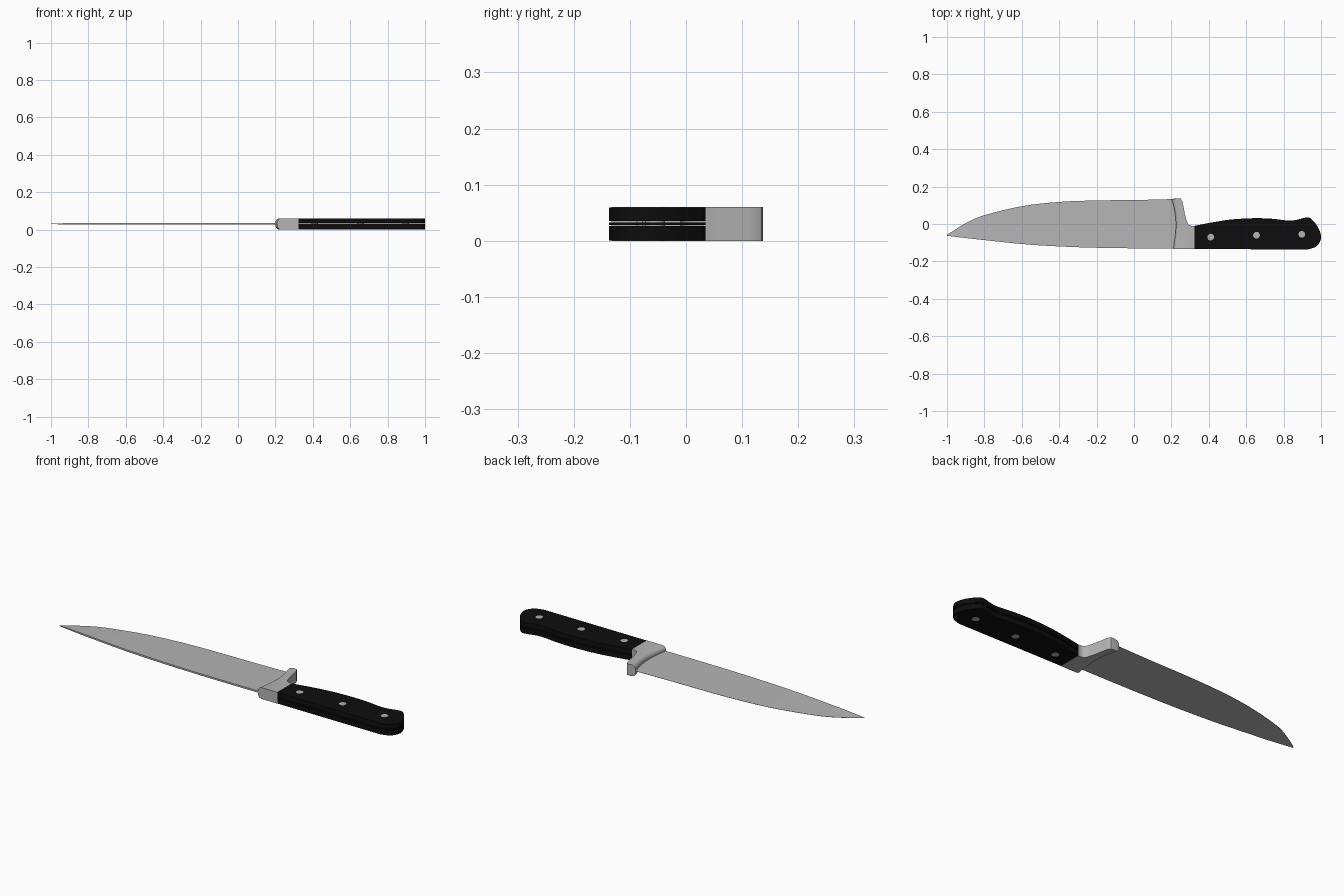
import bpy, bmesh, math

if "Cube" in bpy.data.objects:
    bpy.data.objects.remove(bpy.data.objects["Cube"])


def material(name, c):
    m = bpy.data.materials.new(name)
    m.diffuse_color = (c, c, c, 1)
    m.use_nodes = True
    m.node_tree.nodes["Principled BSDF"].inputs["Base Color"].default_value = m.diffuse_color
    return m


steel = material("steel", 0.46)
black = material("black", 0.004)


def finish(bm, name, mat, angle=30):
    bmesh.ops.recalc_face_normals(bm, faces=bm.faces)
    me = bpy.data.meshes.new(name)
    bm.to_mesh(me)
    bm.free()
    me.materials.append(mat)
    ob = bpy.data.objects.new(name, me)
    bpy.context.collection.objects.link(ob)
    bpy.ops.object.select_all(action='DESELECT')
    ob.select_set(True)
    bpy.context.view_layer.objects.active = ob
    bpy.ops.object.shade_smooth_by_angle(angle=math.radians(angle))
    return ob


def loft(name, rings, mat, angle=30):
    """Closed solid through rings that share one vertex count."""
    bm = bmesh.new()
    rows = [[bm.verts.new(p) for p in r] for r in rings]
    for a, b in zip(rows, rows[1:]):
        for i in range(len(a)):
            j = (i + 1) % len(a)
            bm.faces.new((a[i], a[j], b[j], b[i]))
    bm.faces.new(rows[0])
    bm.faces.new(rows[-1])
    return finish(bm, name, mat, angle)


def smooth(pts, n=4):
    """Catmull-Rom curve through the points."""
    out = []
    p = [pts[0]] + pts + [pts[-1]]
    for a, b, c, d in zip(p, p[1:], p[2:], p[3:]):
        for k in range(n):
            t = k / n
            out.append(tuple(0.5 * (2 * q + (r - o) * t + (2 * o - 5 * q + 4 * r - s) * t * t
                                    + (3 * q - o - 3 * r + s) * t ** 3)
                             for o, q, r, s in zip(a, b, c, d)))
    return out + [pts[-1]]


# Blade: wedge section, thick spine at -y, thin edge at +y
MID = 0.031
stations = smooth([  # x, spine y, edge y
    (-1.0, -0.063, -0.058), (-0.9, -0.075, 0.004), (-0.8, -0.086, 0.047),
    (-0.6, -0.107, 0.095), (-0.4, -0.120, 0.118), (-0.2, -0.127, 0.126),
    (0.0, -0.130, 0.128), (0.24, -0.131, 0.134)])
rings = []
for x, lo, hi in stations:
    h = 0.0045 * min(1, 0.35 + (x + 1) * 5)
    rings.append([(x, lo, MID - h), (x, hi, MID - 0.0005), (x, hi, MID + 0.0005), (x, lo, MID + h)])
loft("blade", rings, steel)

# Bolster: bowed front edge rounded over at both faces, finger curve at the back
front = smooth([(0.210, -0.133), (0.219, -0.07), (0.224, 0.0), (0.217, 0.07), (0.201, 0.134)], 3)
back = [(0.235, 0.137), (0.250, 0.135)] + smooth(
    [(0.258, 0.122), (0.266, 0.085), (0.275, 0.040), (0.288, 0.002), (0.303, -0.009), (0.323, -0.010)], 3)
back.append((0.323, -0.133))
rings = []
for z, inset in [(0, 0.020), (0.002, 0.012), (0.006, 0.006), (0.013, 0.001), (0.02, 0),
                 (0.04, 0), (0.047, 0.001), (0.054, 0.006), (0.058, 0.012), (0.06, 0.020)]:
    rings.append([(x + inset, y, z) for x, y in front] + [(x, y, z) for x, y in back])
loft("bolster", rings, steel)

# Handle: two scales with a thin dark tang between narrow gaps
outline = smooth([(0.323, -0.010), (0.42, 0.009), (0.52, 0.024), (0.64, 0.031), (0.74, 0.028),
                  (0.84, 0.018), (0.925, 0.035), (0.955, 0.020), (0.985, -0.020), (1.0, -0.065),
                  (0.993, -0.097), (0.970, -0.123), (0.925, -0.137)], 4) + [(0.323, -0.133)]
for name, z0, z1 in [("lower_scale", 0.0006, 0.026), ("tang", 0.028, 0.033), ("upper_scale", 0.035, 0.0594)]:
    loft(name, [[(x, y, z) for x, y in outline] for z in (z0, z1)], black)

# Rivets pass through the handle and show on both faces
for i, (x, y) in enumerate([(0.41, -0.070), (0.655, -0.060), (0.897, -0.055)]):
    ring = [(x + 0.018 * math.cos(k * math.pi / 8), y + 0.018 * math.sin(k * math.pi / 8)) for k in range(16)]
    loft(f"rivet_{i + 1}", [[(a, b, z) for a, b in ring] for z in (0, 0.06)], steel)
